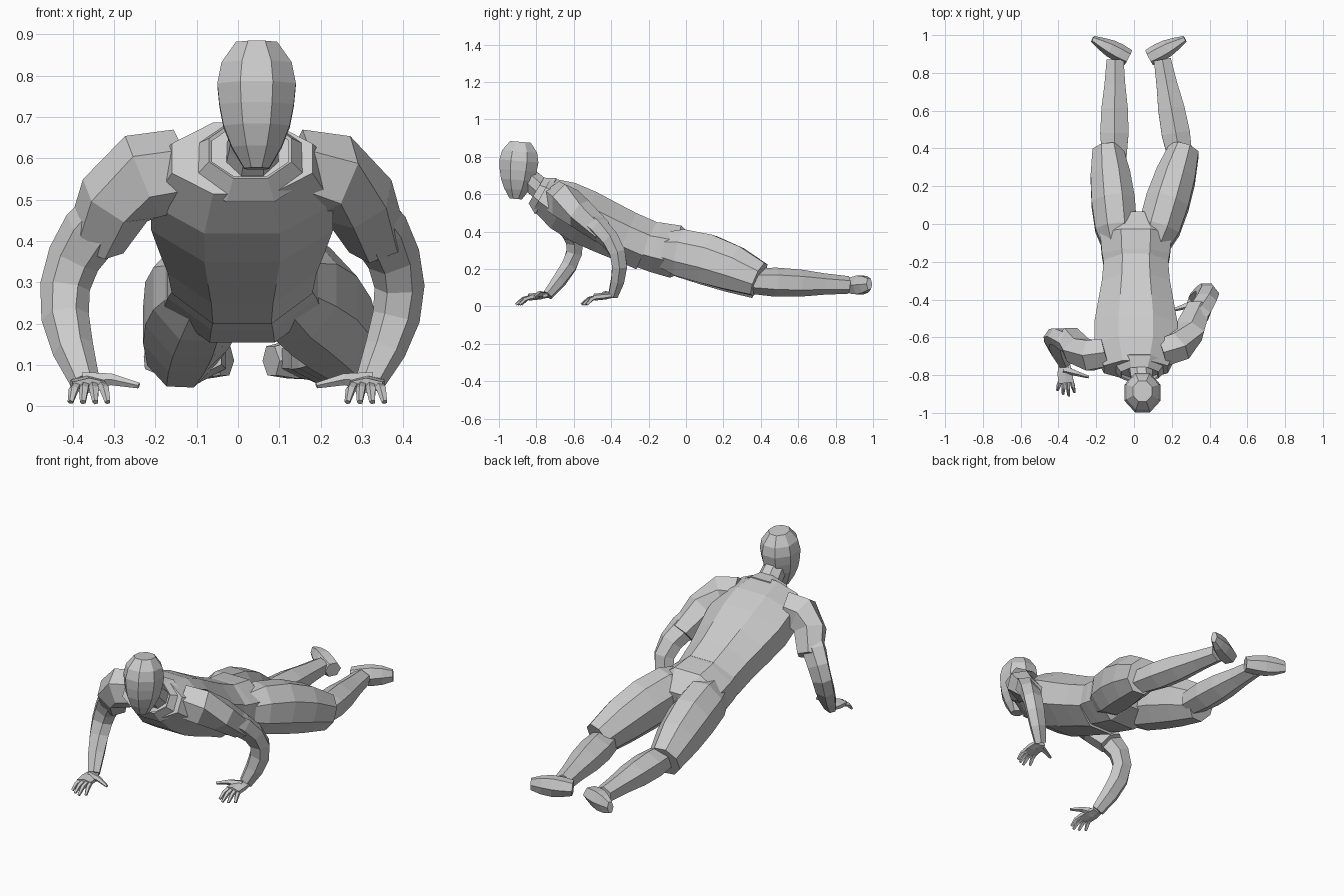
import bpy
import bmesh
from math import cos, sin, pi
from mathutils import Vector

SIDEWAYS = Vector((1, 0, 0))
LENGTHWAYS = Vector((0, 1, 0))
UPWARDS = Vector((0, 0, 1))

if "Cube" in bpy.data.objects:
    bpy.data.objects.remove(bpy.data.objects["Cube"], do_unlink=True)

# One plain clay colour for the whole figure
clay = bpy.data.materials.new("light_grey_clay")
clay.use_nodes = True
clay.diffuse_color = (.6, .6, .6, 1)
shader = clay.node_tree.nodes["Principled BSDF"]
shader.inputs["Base Color"].default_value = clay.diffuse_color


def polygon_ring(center, across, along, sides):
    """Polygon whose flat sides touch the two half extents."""
    grow = 1 / cos(pi / sides)
    angles = [pi * (2 * i + 1) / sides for i in range(sides)]
    return [center + grow * (across * cos(a) + along * sin(a)) for a in angles]


def limb(name, start, end, widths, squash=1, squash_gain=0, bow=(0, 0, 0),
         across=SIDEWAYS, sides=8, capped=True):
    """Faceted tube with evenly spaced rings; bow bends its middle away."""
    start, end, bow = Vector(start), Vector(end), Vector(bow)
    bm = bmesh.new()
    loops = []
    for i, width in enumerate(widths):
        t = i / (len(widths) - 1)
        center = start.lerp(end, t) + bow * sin(pi * t)
        tangent = (end - start + bow * pi * cos(pi * t)).normalized()
        side = (across - tangent * across.dot(tangent)).normalized()
        depth = width * (squash + squash_gain * t)
        ring = polygon_ring(center, side * width, tangent.cross(side) * depth, sides)
        loops.append([bm.verts.new(point) for point in ring])
    for first, second in zip(loops, loops[1:]):
        for i in range(sides):
            j = (i + 1) % sides
            bm.faces.new((first[i], first[j], second[j], second[i]))
    if capped:
        bm.faces.new(loops[0])
        bm.faces.new(loops[-1])
    bmesh.ops.recalc_face_normals(bm, faces=bm.faces[:])
    mesh = bpy.data.meshes.new(name)
    bm.to_mesh(mesh)
    bm.free()
    mesh.materials.append(clay)
    part = bpy.data.objects.new(name, mesh)
    bpy.context.scene.collection.objects.link(part)
    return part


# Head from chin to crown, and neck
limb("head", (.045, -.91, .575), (.045, -.885, .88),
     (.03, .06, .08, .09, .095, .085, .05), squash=1.1)
limb("neck", (.03, -.7, .56), (.045, -.86, .7), (.07, .06, .055))

# Jacket: standing collar and torso down to the waist hem
collar = limb("collar", (.03, -.75, .59), (.03, -.8, .62), (.14, .12, .1),
              squash=.8, capped=False)
shell = collar.modifiers.new("cloth_thickness", "SOLIDIFY")
shell.thickness = .01
limb("jacket_torso", (.01, -.77, .6), (.01, -.21, .325),
     (.17, .22, .22, .2, .18, .17), squash=.58, squash_gain=.23, bow=(0, 0, -.01))

# Trouser seat
limb("pelvis", (.01, -.27, .34), (.01, .05, .27), (.16, .18, .19, .1), squash=.75)


def leg(side, hip_x, knee, shin_x, ankle_x, outward):
    """Trouser thigh with a loose knee hem, then shin and turned-out foot."""
    limb(side + "_thigh", (hip_x, -.16, .31), knee,
         (.07, .11, .115, .105, .08), squash=1.15, bow=(0, 0, .025))
    limb(side + "_shin", (shin_x, .35, .135), (ankle_x, .87, .115),
         (.065, .075, .07, .055, .045), squash=.9, sides=6)
    heel = Vector((ankle_x - outward * .07, .88, .11))
    toe = heel + Vector((outward * .19, .1, .01))
    limb(side + "_foot", heel, toe, (.035, .045, .05, .045, .03),
         squash=1.1, squash_gain=-.6, across=UPWARDS, sides=6)


leg("right", -.08, (-.14, .39, .13), -.105, -.1, -1)
leg("left", .09, (.265, .39, .145), .245, .15, 1)


def hand(side, wrist, outward):
    """Palm, four bent fingers and a thumb reaching inward."""
    knuckles = wrist + Vector((-outward * .01, -.1, -.01))
    limb(side + "_palm", wrist, knuckles, (.03, .04, .04), squash=.4, sides=6)
    for i, reach in enumerate((.05, .07, .08, .06)):
        spread = outward * (1.5 - i)
        root = knuckles + Vector((spread * .02, .01, 0))
        tip = root + Vector((spread * .01, -reach, -.04))
        limb(f"{side}_finger_{i + 1}", root, tip, (.01, .01, .006),
             bow=(0, 0, .01), sides=5)
    thumb_root = wrist + Vector((0, -.03, 0))
    thumb_tip = wrist + Vector((-outward * .13, -.07, -.01))
    limb(side + "_thumb", thumb_root, thumb_tip, (.02, .012, .006),
         bow=(0, 0, .01), across=LENGTHWAYS, sides=5)


def arm(side, outward, elbow, wrist):
    """Sleeve ending above the elbow, bent bare arm and hand."""
    elbow, wrist = Vector(elbow), Vector(wrist)
    shoulder = Vector((outward * .15, -.68, .57))
    cuff = shoulder.lerp(elbow, .75)
    sleeve_bend = Vector((outward * .02, -.05, .05))
    limb(side + "_sleeve", shoulder, cuff, (.075, .08, .07, .055),
         squash=1.15, bow=sleeve_bend, across=LENGTHWAYS, sides=6)
    arm_start = shoulder.lerp(elbow, .55) + sleeve_bend * .7
    limb(side + "_bare_arm", arm_start, wrist,
         (.045, .05, .045, .042, .04, .035, .025), squash=1.25,
         bow=(outward * .08, .1, .02), across=LENGTHWAYS, sides=6)
    hand(side, wrist, outward)


arm("right", -1, (-.41, -.57, .34), (-.37, -.74, .06))
arm("left", 1, (.4, -.37, .34), (.32, -.39, .06))
